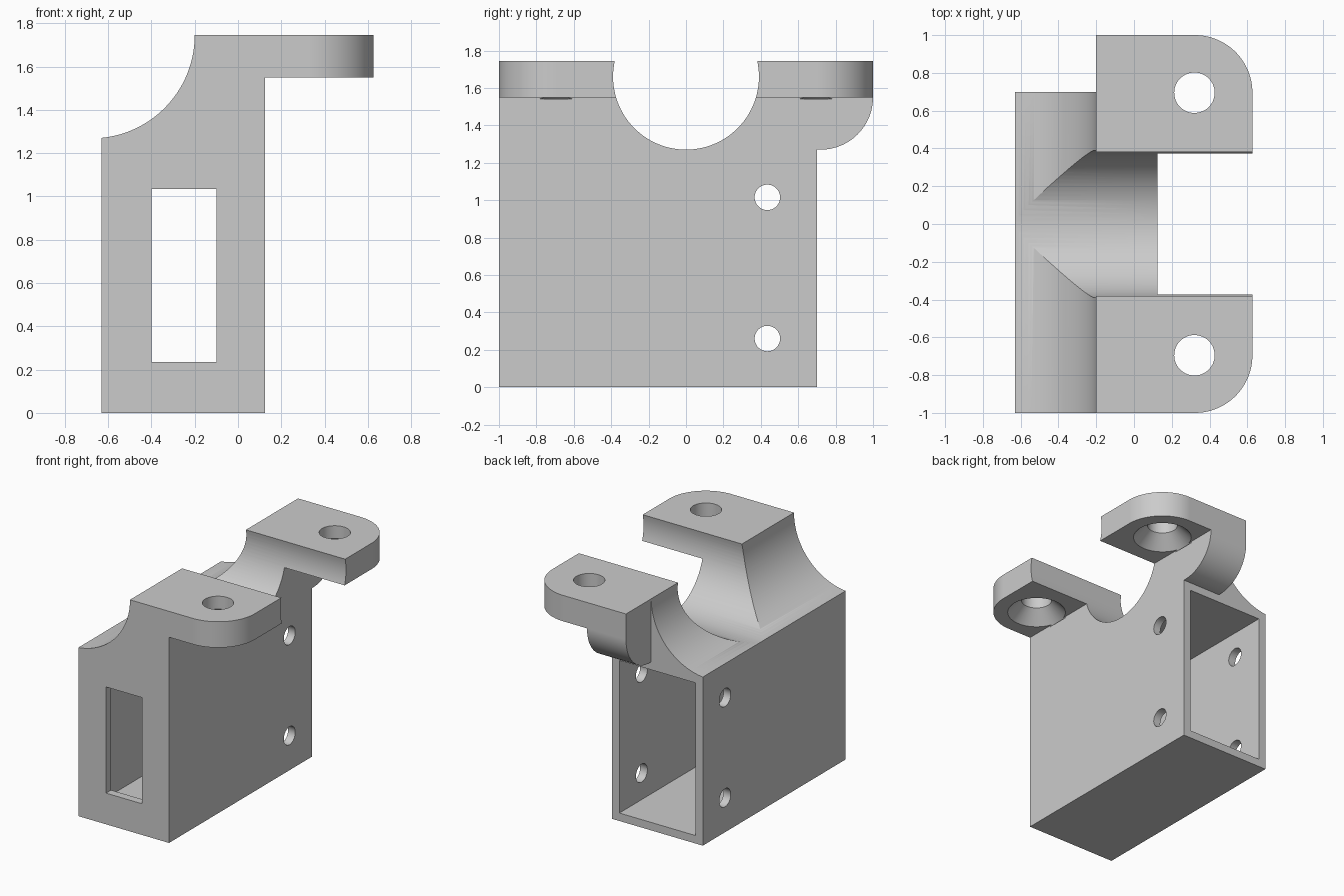
import bpy, math
from mathutils import Vector

if "Cube" in bpy.data.objects:
    bpy.data.objects.remove(bpy.data.objects["Cube"], do_unlink=True)

grey = bpy.data.materials.new("plain grey")
grey.use_nodes = True
grey.diffuse_color = (0.6, 0.6, 0.6, 1)
grey.node_tree.nodes["Principled BSDF"].inputs["Base Color"].default_value = (0.6, 0.6, 0.6, 1)


def arc(cx, cy, r, start, end, steps=32):
    """Points of an arc, angles in degrees."""
    angles = [math.radians(start + (end - start) * i / steps) for i in range(steps + 1)]
    return [(cx + r * math.cos(a), cy + r * math.sin(a)) for a in angles]


def prism(name, outline, axis, low, high):
    """Extrude a 2D outline along an axis; outline uses the other two axes in order."""
    def place(p, d):
        v = list(p)
        v.insert("xyz".index(axis), d)
        return v
    n = len(outline)
    verts = [place(p, d) for d in (low, high) for p in outline]
    faces = [list(range(n)), list(range(n, 2 * n))]
    faces += [[i, (i + 1) % n, n + (i + 1) % n, n + i] for i in range(n)]
    mesh = bpy.data.meshes.new(name)
    mesh.from_pydata(verts, [], faces)
    obj = bpy.data.objects.new(name, mesh)
    bpy.context.collection.objects.link(obj)
    mesh.materials.append(grey)
    bpy.context.view_layer.objects.active = obj
    bpy.ops.object.mode_set(mode='EDIT')
    bpy.ops.mesh.select_all(action='SELECT')
    bpy.ops.mesh.normals_make_consistent(inside=False)
    bpy.ops.object.mode_set(mode='OBJECT')
    return obj


def box(name, x, y, z):
    return prism(name, [(x[0], y[0]), (x[1], y[0]), (x[1], y[1]), (x[0], y[1])], "z", *z)


def rod(name, centre, r, axis, low, high):
    return prism(name, arc(*centre, r, 0, 360, 96)[:-1], axis, low, high)


def combine(target, other, operation):
    """Apply a boolean and remove the helper."""
    mod = target.modifiers.new(operation, 'BOOLEAN')
    mod.operation, mod.solver, mod.object = operation, 'EXACT', other
    bpy.context.view_layer.objects.active = target
    bpy.ops.object.modifier_apply(modifier=mod.name)
    bpy.data.objects.remove(other, do_unlink=True)


LEFT, RIGHT, STEP, TOP = -0.63, 0.125, -0.2, 1.745
TIP, TAB_LOW, BACK, WALL = 0.627, 1.55, 0.7, 0.06

# Housing with a concave shoulder along one side
scoop_r = 0.477
lowest = 180 + math.degrees(math.acos((STEP - scoop_r - LEFT) / scoop_r))
scoop_end = 360 - (lowest - 180) if lowest > 180 else 270
scoop_end = -math.degrees(math.acos((LEFT - (STEP - scoop_r)) / scoop_r))
housing = prism("bracket_housing",
                [(LEFT, 0), (RIGHT, 0), (RIGHT, TOP)]
                + arc(STEP - scoop_r, TOP, scoop_r, 0, scoop_end, 48),
                "y", -1, BACK)

# Rounded overhang at the back
overhang = prism("overhang", [(BACK - 0.1, TOP), (BACK - 0.1, 1.27)]
                 + arc(0.72, 1.55, 0.28, -90, 0) + [(1, TOP)], "x", STEP, RIGHT)
combine(housing, overhang, 'UNION')

# Mounting tabs, made as one slab that the saddle splits in two
corner = 0.305
slab = prism("mounting_tabs", [(STEP, -1)]
             + arc(TIP - corner, corner - 1, corner, -90, 0)
             + arc(TIP - corner, 1 - corner, corner, 0, 90) + [(STEP, 1)],
             "z", TAB_LOW, TOP)
combine(housing, slab, 'UNION')

# Round saddle across the top
combine(housing, rod("saddle_cutter", (0, 1.66), 0.39, "x", -1, 1), 'DIFFERENCE')

# Cavity open at the back, and the front window
combine(housing, box("cavity_cutter", (LEFT + WALL, RIGHT - WALL), (WALL - 1, 0.9),
                     (WALL, 1.21)), 'DIFFERENCE')
combine(housing, box("window_cutter", (-0.4, -0.1), (-1.2, -0.8), (0.235, 1.035)), 'DIFFERENCE')

# Cross holes through both side walls
for z in (0.26, 1.015):
    combine(housing, rod("cross_hole_cutter", (0.435, z), 0.068, "x", -1, 1), 'DIFFERENCE')

# Tab holes, countersunk from below
for y in (-0.695, 0.695):
    cutter = rod("tab_hole_cutter", (0.32, y), 0.107, "z", 1.4, 1.9)
    combine(housing, cutter, 'DIFFERENCE')
    bpy.ops.mesh.primitive_cone_add(vertices=96, radius1=0.215, radius2=0.105, depth=0.11,
                                    location=(0.32, y, TAB_LOW + 0.045))
    combine(housing, bpy.context.object, 'DIFFERENCE')

# Smooth curved faces, keep edges crisp
bpy.ops.object.select_all(action='DESELECT')
housing.select_set(True)
bpy.context.view_layer.objects.active = housing
bpy.ops.object.shade_smooth_by_angle(angle=math.radians(25))
housing.modifiers.new("even_normals", 'WEIGHTED_NORMAL').keep_sharp = True
